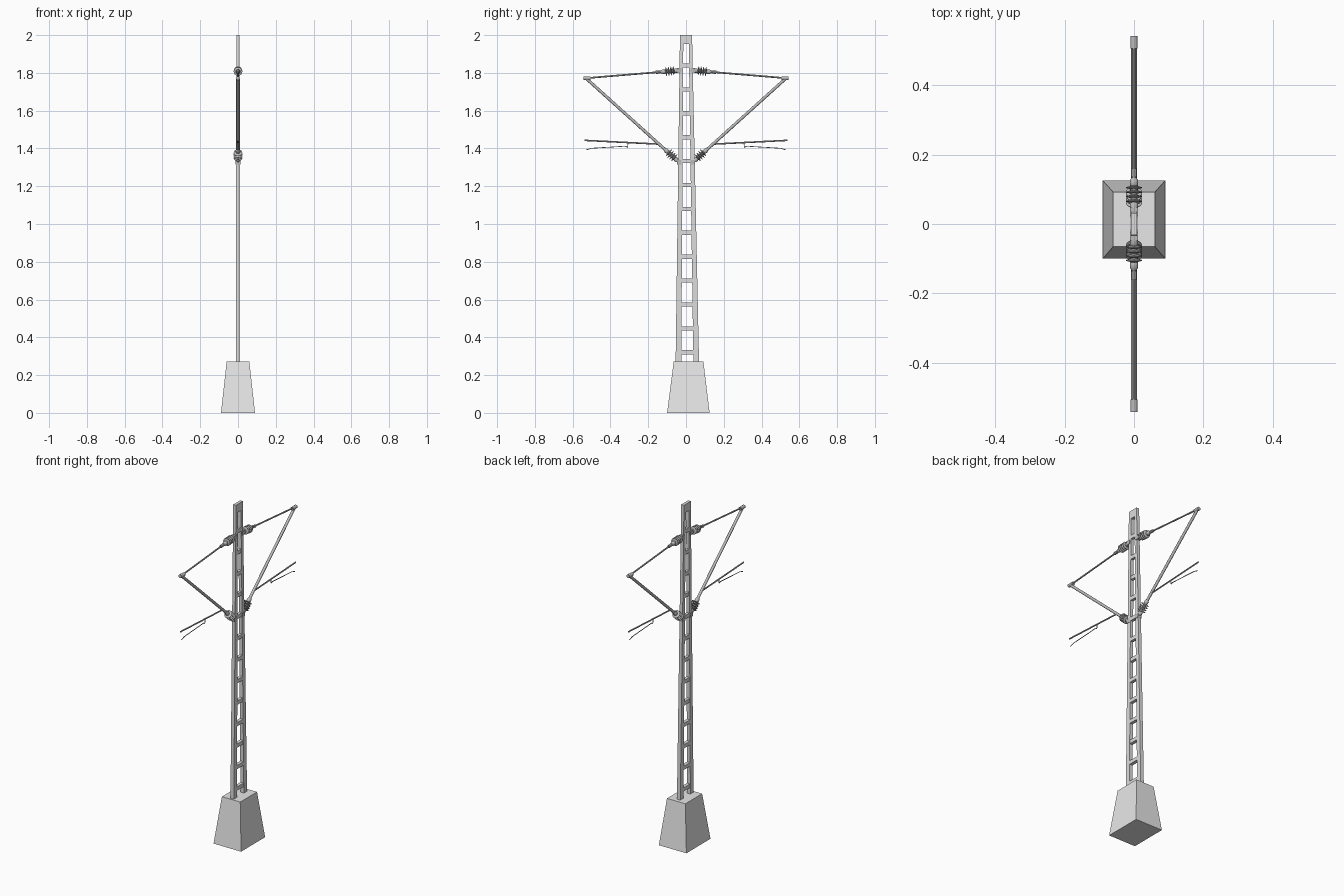
import bpy, bmesh, math
from mathutils import Vector

old = bpy.data.objects.get("Cube")
if old:
    bpy.data.objects.remove(old, do_unlink=True)


def material(name, v):
    m = bpy.data.materials.new(name)
    m.use_nodes = True
    m.diffuse_color = (v, v, v, 1)
    m.node_tree.nodes["Principled BSDF"].inputs["Base Color"].default_value = (v, v, v, 1)
    return m


CONCRETE = material("concrete grey", 0.8)
STEEL = material("mast grey", 0.72)
FITTING = material("fitting grey", 0.5)


def finish(bm, name, mat, smooth=False):
    bmesh.ops.recalc_face_normals(bm, faces=bm.faces)
    me = bpy.data.meshes.new(name)
    bm.to_mesh(me)
    bm.free()
    me.materials.append(mat)
    ob = bpy.data.objects.new(name, me)
    bpy.context.collection.objects.link(ob)
    if smooth:
        bpy.ops.object.select_all(action='DESELECT')
        ob.select_set(True)
        bpy.context.view_layer.objects.active = ob
        bpy.ops.object.shade_smooth_by_angle(angle=math.radians(40))
    return ob


def frustum(bm, low, high):
    """Tapered block between two rectangles (x half-width, y min, y max, z)."""
    rings = []
    for hx, y0, y1, z in (low, high):
        rings.append([bm.verts.new(p) for p in
                      ((-hx, y0, z), (hx, y0, z), (hx, y1, z), (-hx, y1, z))])
    a, b = rings
    bm.faces.new(a[::-1])
    bm.faces.new(b)
    for i in range(4):
        j = (i + 1) % 4
        bm.faces.new((a[i], a[j], b[j], b[i]))


def lathe(bm, start, end, profile, sides=12):
    """Sweep (distance, radius) steps along the line from start to end."""
    start, end = Vector(start), Vector(end)
    axis = (end - start).normalized()
    u = Vector((1, 0, 0))
    v = axis.cross(u)
    rings = []
    for d, r in profile:
        rings.append([bm.verts.new(start + axis * d + r * (
            u * math.cos(math.tau * i / sides) + v * math.sin(math.tau * i / sides)))
            for i in range(sides)])
    for a, b in zip(rings, rings[1:]):
        for i in range(sides):
            j = (i + 1) % sides
            bm.faces.new((a[i], a[j], b[j], b[i]))
    bm.faces.new(rings[0][::-1])
    bm.faces.new(rings[-1])


def rod(bm, start, end, r, sides=8):
    length = (Vector(end) - Vector(start)).length
    lathe(bm, start, end, [(0, r), (length, r)], sides)


# Foundation block
bm = bmesh.new()
frustum(bm, (0.09, -0.1, 0.125, 0), (0.06, -0.065, 0.092, 0.272))
finish(bm, "foundation", CONCRETE)

# Tapered lattice mast
Z0, Z1 = 0.27, 2.0


def taper(z, low, high):
    return low + (high - low) * (z - Z0) / (Z1 - Z0)


def outer(z, side):
    return taper(z, 0.069, 0.032) if side > 0 else taper(z, -0.055, -0.032)


def leg_width(z):
    return taper(z, 0.03, 0.018)


def half_depth(z):
    return taper(z, 0.011, 0.009)


for side, name in ((-1, "front_leg"), (1, "back_leg")):
    bm = bmesh.new()
    ends = []
    for z in (Z0, Z1):
        o = outer(z, side)
        y0, y1 = sorted((o, o - side * leg_width(z)))
        ends.append((half_depth(z), y0, y1, z))
    frustum(bm, *ends)
    finish(bm, name, STEEL)

bm = bmesh.new()
bars = [(0.31 + i * 0.1265, 0.022) for i in range(13)] + [(1.952, 0.048)]
for z, h in bars:
    ends = []
    for zz in (z, z + h):
        ends.append((half_depth(zz) - (0 if h > 0.03 else 0.001),
                     outer(zz, -1) + 0.01, outer(zz, 1) - 0.01, zz))
    frustum(bm, *ends)
finish(bm, "mast_rungs", STEEL)


# Ribbed insulator: end caps with a row of sheds between them
def insulator(bm, start, end, first, count=4, pitch=0.013):
    prof = [(first - 0.016, 0.007), (first - 0.015, 0.012), (first - 0.004, 0.012)]
    for i in range(count):
        d = first + i * pitch
        prof += [(d, 0.01), (d + 0.003, 0.023), (d + 0.005, 0.023), (d + 0.009, 0.01)]
    d = first + count * pitch
    prof += [(d, 0.012), (d + 0.012, 0.012), (d + 0.02, 0.007)]
    lathe(bm, start, end, prof, 16)


# Cantilever arms, one on each face of the mast
for s, tag in ((-1, "front"), (1, "back")):
    tip = (0, s * 0.53, 1.772)
    top = (0, s * 0.028, 1.814)
    foot = (0, s * 0.034, 1.325)

    bm = bmesh.new()
    rod(bm, top, tip, 0.0045)
    rod(bm, (0, s * 0.135, 1.805), (0, s * 0.16, 1.803), 0.0085)
    finish(bm, tag + "_top_tie", FITTING, True)

    bm = bmesh.new()
    rod(bm, foot, tip, 0.008, 12)
    finish(bm, tag + "_diagonal_tube", FITTING, True)

    bm = bmesh.new()
    rod(bm, (0, s * 0.505, 1.772), (0, s * 0.542, 1.772), 0.0105, 10)
    finish(bm, tag + "_tip_clamp", FITTING, True)

    bm = bmesh.new()
    insulator(bm, top, tip, 0.034)
    finish(bm, tag + "_top_insulator", FITTING, True)
    bm = bmesh.new()
    insulator(bm, foot, tip, 0.034)
    finish(bm, tag + "_lower_insulator", FITTING, True)

    # Brackets bolted to the mast
    bm = bmesh.new()
    for y, z in ((0.036, 1.813), (0.036, 1.328)):
        y0, y1 = sorted((s * (y - 0.012), s * (y + 0.012)))
        frustum(bm, (0.012, y0, y1, z - 0.012), (0.012, y0, y1, z + 0.012))
    finish(bm, tag + "_brackets", FITTING)

    # Registration arm with the thin steady arm hanging below
    bm = bmesh.new()
    rod(bm, (0, s * 0.145, 1.423), (0, s * 0.538, 1.443), 0.0042)
    finish(bm, tag + "_registration_arm", FITTING, True)
    bm = bmesh.new()
    path = [(0.306, 1.432), (0.31, 1.405), (0.32, 1.412), (0.5, 1.401), (0.53, 1.392)]
    for a, b in zip(path, path[1:]):
        rod(bm, (0, s * a[0], a[1]), (0, s * b[0], b[1]), 0.0022, 6)
    finish(bm, tag + "_steady_arm", FITTING, True)
